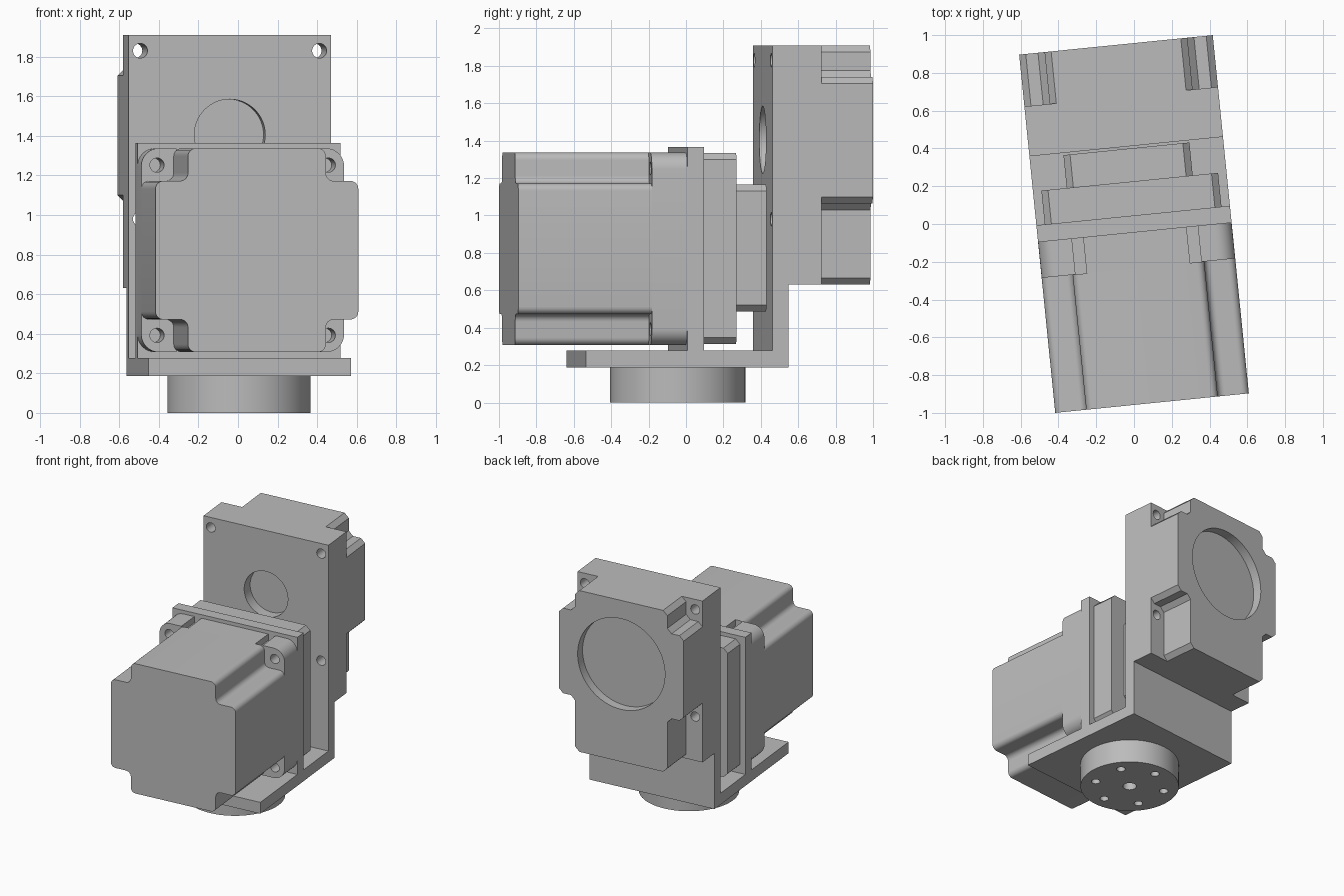
import bpy, bmesh, math
from mathutils import Vector

cube = bpy.data.objects.get("Cube")
if cube:
    bpy.data.objects.remove(cube, do_unlink=True)

TURN = math.radians(5.75)   # whole assembly is turned about z
HALF = 0.515                # half width of the square housings
MOTOR_Z, HEAD_Z = 0.822, 1.405

grey = bpy.data.materials.new("machined_grey")
grey.use_nodes = True
COLOUR = (0.5, 0.5, 0.5, 1)
grey.diffuse_color = COLOUR
grey.node_tree.nodes["Principled BSDF"].inputs["Base Color"].default_value = COLOUR


def finish(name, bm):
    bmesh.ops.recalc_face_normals(bm, faces=bm.faces)
    mesh = bpy.data.meshes.new(name)
    bm.to_mesh(mesh)
    bm.free()
    mesh.materials.append(grey)
    obj = bpy.data.objects.new(name, mesh)
    obj.rotation_euler.z = TURN
    bpy.context.collection.objects.link(obj)
    return obj


def rounded(points, radius, steps):
    """Round (steps > 1) or chamfer (steps = 1) every corner of an outline."""
    out = []
    for i, p in enumerate(points):
        p = Vector(p)
        a = (Vector(points[i - 1]) - p).normalized()
        b = (Vector(points[(i + 1) % len(points)]) - p).normalized()
        centre = p + (a + b) * radius
        for k in range(steps + 1):
            t = k / steps * math.pi / 2
            out.append(centre - b * radius * math.cos(t) - a * radius * math.sin(t))
    return out


def prism(name, outline, y0, y1):
    """Extrude an x-z outline along y."""
    bm = bmesh.new()
    rings = [[bm.verts.new((p[0], y, p[1])) for p in outline] for y in (y0, y1)]
    n = len(outline)
    for ring in rings:
        bm.faces.new(ring)
    for i in range(n):
        j = (i + 1) % n
        bm.faces.new((rings[0][i], rings[0][j], rings[1][j], rings[1][i]))
    return finish(name, bm)


def rect(w, z0, z1, x=0):
    return [(x - w, z0), (x + w, z0), (x + w, z1), (x - w, z1)]


def circle(x, z, r, n=32):
    return [(x + r * math.cos(2 * math.pi * k / n),
             z + r * math.sin(2 * math.pi * k / n)) for k in range(n)]


def cross(low, high, low_notch, high_notch, inset):
    """Square outline with its four corners notched out."""
    a, b = low + low_notch, high - high_notch
    w, v = HALF, HALF - inset
    return [(-v, low), (v, low), (v, a), (w, a), (w, b), (v, b),
            (v, high), (-v, high), (-v, b), (-w, b), (-w, a), (-v, a)]


def upright(name, x, y, r, z0, z1, n=64):
    bm = bmesh.new()
    bmesh.ops.create_cone(bm, cap_ends=True, segments=n, radius1=r, radius2=r, depth=z1 - z0)
    bmesh.ops.translate(bm, verts=bm.verts, vec=(x, y, (z0 + z1) / 2))
    return finish(name, bm)


def cut(obj, cutters):
    bpy.context.view_layer.objects.active = obj
    for c in cutters:
        c.hide_render = True
        mod = obj.modifiers.new("cut", 'BOOLEAN')
        mod.operation, mod.solver, mod.object = 'DIFFERENCE', 'EXACT', c
        bpy.ops.object.modifier_apply(modifier=mod.name)
        bpy.data.objects.remove(c, do_unlink=True)


parts = []

# Front motor: notched body and square flange with screw ears
low, high = MOTOR_Z - HALF, MOTOR_Z + HALF
body = prism("motor_body", rounded(cross(low, high, 0.165, 0.165, 0.165), 0.04, 6), -0.953, -0.235)
flange = prism("motor_flange", rounded(rect(HALF, low, high), 0.09, 8), -0.235, -0.045)
cutters = []
for sx in (-1, 1):
    for sz in (-1, 1):
        cutters.append(prism("hole_cutter", circle(sx * 0.435, MOTOR_Z + sz * 0.43, 0.036), -0.3, -0.04))
        edge = MOTOR_Z + sz * HALF
        cutters.append(prism("slot_cutter", rect(0.03, edge - 0.05, edge + 0.05, sx * 0.305), -0.235, -0.045))
cut(flange, cutters)

# Bracket: base, motor wall and rear wall
base = prism("bracket_base", rect(HALF, 0.187, 0.277), -0.59, 0.5)
wall = prism("bracket_motor_wall", rect(HALF, 0.27, 1.365), -0.045, 0.045)

# Stepped blocks behind the motor wall
block = prism("gearbox_block", rounded(rect(0.47, 0.312, 1.335), 0.035, 1), 0.045, 0.225)
small = prism("gearbox_step", rounded(rect(0.335, 0.487, 1.165), 0.035, 1), 0.225, 0.4)

# Rear housing: tall front wall, full body and notched back
front = prism("rear_wall", rect(HALF, 0.27, 1.91), 0.412, 0.5)
middle = prism("rear_housing", rect(HALF, 0.63, 1.91), 0.5, 0.677)
back = prism("rear_housing_back",
             rounded(cross(0.63, 1.91, 0.435, 0.17, 0.135), 0.035, 1), 0.677, 0.953)
for obj in (front, middle):
    cut(obj, [prism("hole_cutter", circle(sx * 0.455, z, 0.037), 0.38, 0.7)
              for sx in (-1, 1) for z in (0.98, 1.83)])
cut(front, [prism("bore_cutter", circle(0, HEAD_Z, 0.18, 64), 0.38, 0.52)])
cut(back, [prism("recess_cutter", circle(0, HEAD_Z, 0.36, 64), 0.88, 1.0)])

# Output disc under the base, with a centre hole and a ring of bolt holes
disc = upright("output_disc", 0, -0.045, 0.362, 0, 0.19)
holes = [upright("hole_cutter", 0, -0.045, 0.05, -0.05, 0.1, 24)]
for k in range(6):
    t = math.radians(60 * k + 30)
    holes.append(upright("hole_cutter", 0.26 * math.cos(t), -0.045 + 0.26 * math.sin(t),
                         0.032, -0.05, 0.1, 24))
cut(disc, holes)

# Smooth the curves, keep the machined edges sharp
bpy.ops.object.select_all(action='DESELECT')
for obj in (body, flange, base, wall, block, small, front, middle, back, disc):
    obj.select_set(True)
    bpy.context.view_layer.objects.active = obj
bpy.ops.object.shade_smooth_by_angle(angle=math.radians(30))
